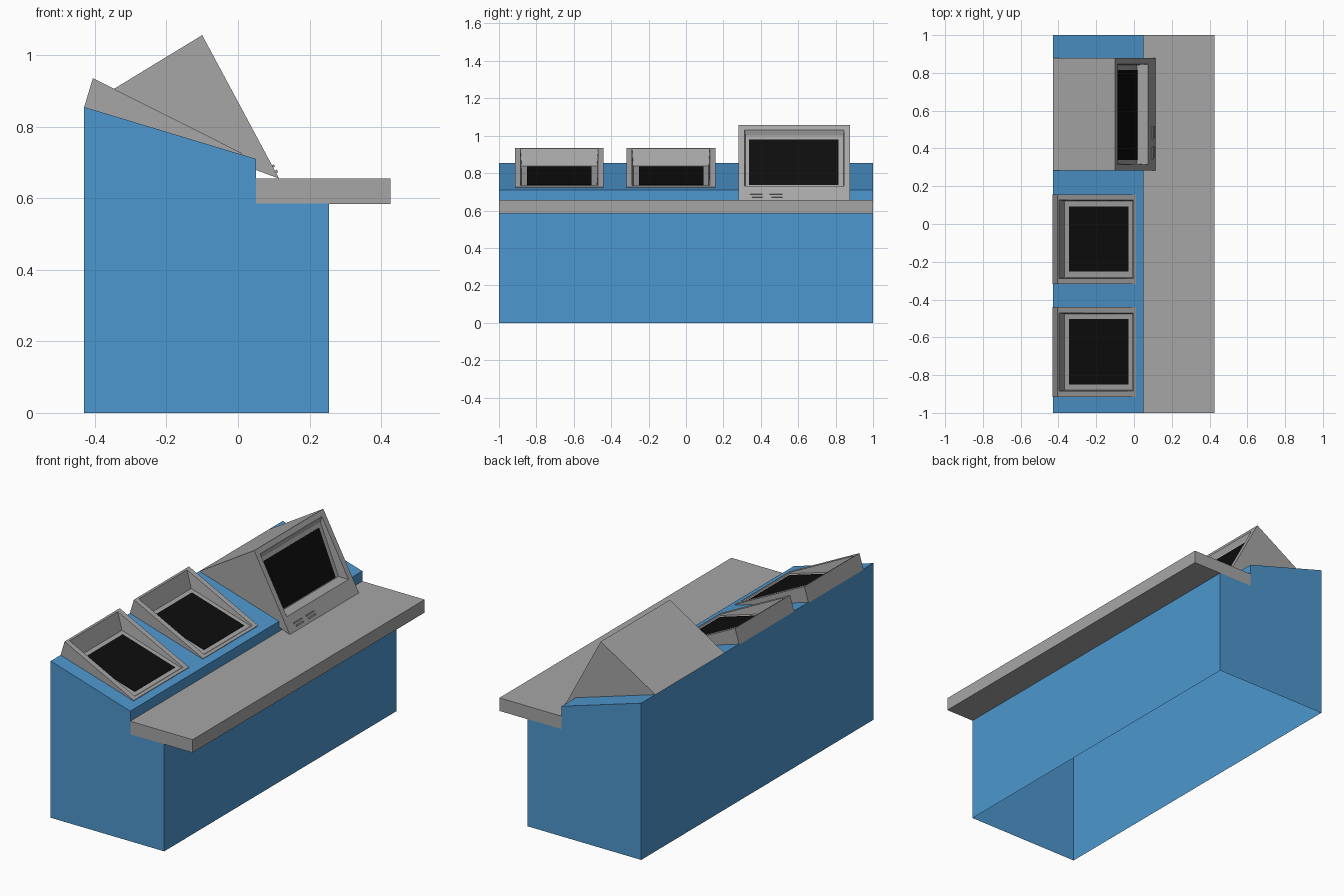
import bpy, bmesh
from mathutils import Vector

if "Cube" in bpy.data.objects:
    bpy.data.objects.remove(bpy.data.objects["Cube"])


def material(name, rgb):
    m = bpy.data.materials.new(name)
    m.diffuse_color = (*rgb, 1)
    m.use_nodes = True
    m.node_tree.nodes["Principled BSDF"].inputs["Base Color"].default_value = m.diffuse_color
    return m


BLUE = material("cabinet_blue", (0.075, 0.31, 0.62))
GRAY = material("casing_gray", (0.38, 0.38, 0.38))
BLACK = material("screen_black", (0.004, 0.004, 0.004))


def build(name, verts, faces, mat):
    me = bpy.data.meshes.new(name)
    me.from_pydata([tuple(v) for v in verts], [], faces)
    bm = bmesh.new()
    bm.from_mesh(me)
    bmesh.ops.recalc_face_normals(bm, faces=bm.faces)
    bm.to_mesh(me)
    bm.free()
    me.materials.append(mat)
    ob = bpy.data.objects.new(name, me)
    bpy.context.collection.objects.link(ob)
    return ob


def extrude(name, profile, y0, y1, mat, skip=()):
    """Extrude an x,z profile along y, leaving out the sides listed in skip."""
    n = len(profile)
    verts = [(x, y, z) for y in (y0, y1) for x, z in profile]
    faces = [(i, (i + 1) % n, (i + 1) % n + n, i + n) for i in range(n) if i not in skip]
    return build(name, verts, faces + [tuple(range(n)), tuple(range(n, 2 * n))], mat)


def ring(a, b, y0, y1):
    """Rectangle spanning y0..y1 between two x,z points."""
    return [(p[0], y, p[1]) for p, y in ((a, y0), (a, y1), (b, y1), (b, y0))]


def bridge(s, t):
    return [(s + i, s + (i + 1) % 4, t + (i + 1) % 4, t + i) for i in range(4)]


def plate(name, a, b, y0, y1, thick, mat):
    """Thin slab on the surface running from x,z point a down to b."""
    d = (Vector(b) - Vector(a)).normalized()
    n = Vector((-d.y, d.x)) * thick
    lo, hi = ring(a, b, y0, y1), ring(Vector(a) + n, Vector(b) + n, y0, y1)
    return build(name, lo + hi, [(0, 1, 2, 3), (4, 5, 6, 7)] + bridge(0, 4), mat)


# cabinet, open underneath, and worktop
extrude("cabinet", [(-.43, 0), (.255, 0), (.255, .585), (.05, .585), (.05, .71), (-.43, .855)],
        -1, 1, BLUE, skip=(0,))
extrude("worktop", [(.05, .584), (.426, .584), (.426, .655), (.05, .655)], -1, 1, GRAY)

# sunken display hoods, laid out in slope coordinates (u down the slope, v off it)
U = Vector((.48, -.145)).normalized()
V = Vector((-U.y, U.x))


def slope(u, v):
    return Vector((-.43, .855)) + U * u + V * v


def rim(u):
    return slope(u, .084 - .080 * u / .46)


for side, y0, y1 in (("left", -.915, -.44), ("middle", -.318, .157)):
    verts = (ring(slope(0, -.003), slope(.46, -.003), y0, y1)
             + ring(rim(0), rim(.46), y0, y1)
             + ring(rim(.010), rim(.445), y0 + .030, y1 - .030)
             + ring(slope(.065, .003), slope(.44, .003), y0 + .036, y1 - .036))
    faces = [(0, 1, 2, 3), (12, 13, 14, 15)] + bridge(0, 4) + bridge(4, 8) + bridge(8, 12)
    build(side + "_hood", verts, faces, GRAY)
    plate(side + "_screen", slope(.089, .003), slope(.418, .003), y0 + .066, y1 - .064, .003, BLACK)

# wedge monitor with a sunken, steeper screen panel
TOP, FOOT, BACK = Vector((-.10, 1.056)), Vector((.115, .655)), (-.43, .855)
y0, y1 = .282, .878


def front(z):
    return TOP.lerp(FOOT, (TOP.y - z) / (TOP.y - FOOT.y))


p_top, p_low = Vector((-.0925, 1.0)), Vector((.017, .732))
verts = (ring(TOP, FOOT, y0, y1) + ring(front(1.03), front(.730), y0 + .032, y1 - .032)
         + ring(p_top, p_low, y0 + .036, y1 - .036) + [(BACK[0], y, BACK[1]) for y in (y0, y1)])
faces = bridge(0, 4) + bridge(4, 8) + [(8, 9, 10, 11), (0, 3, 12), (1, 2, 13),
                                       (0, 1, 13, 12), (3, 2, 13, 12)]
build("monitor_case", verts, faces, GRAY)
plate("monitor_screen", p_top.lerp(p_low, .075), p_top.lerp(p_low, .985), .338, .816, .003, BLACK)

# drive slots and latches on the monitor chin
for i, y in enumerate((.342, .447)):
    plate(f"drive_slot_{i}", front(.692), front(.686), y, y + .068, .006, GRAY)
    plate(f"drive_latch_{i}", front(.677), front(.670), y + .01, y + .068, .006, GRAY)
